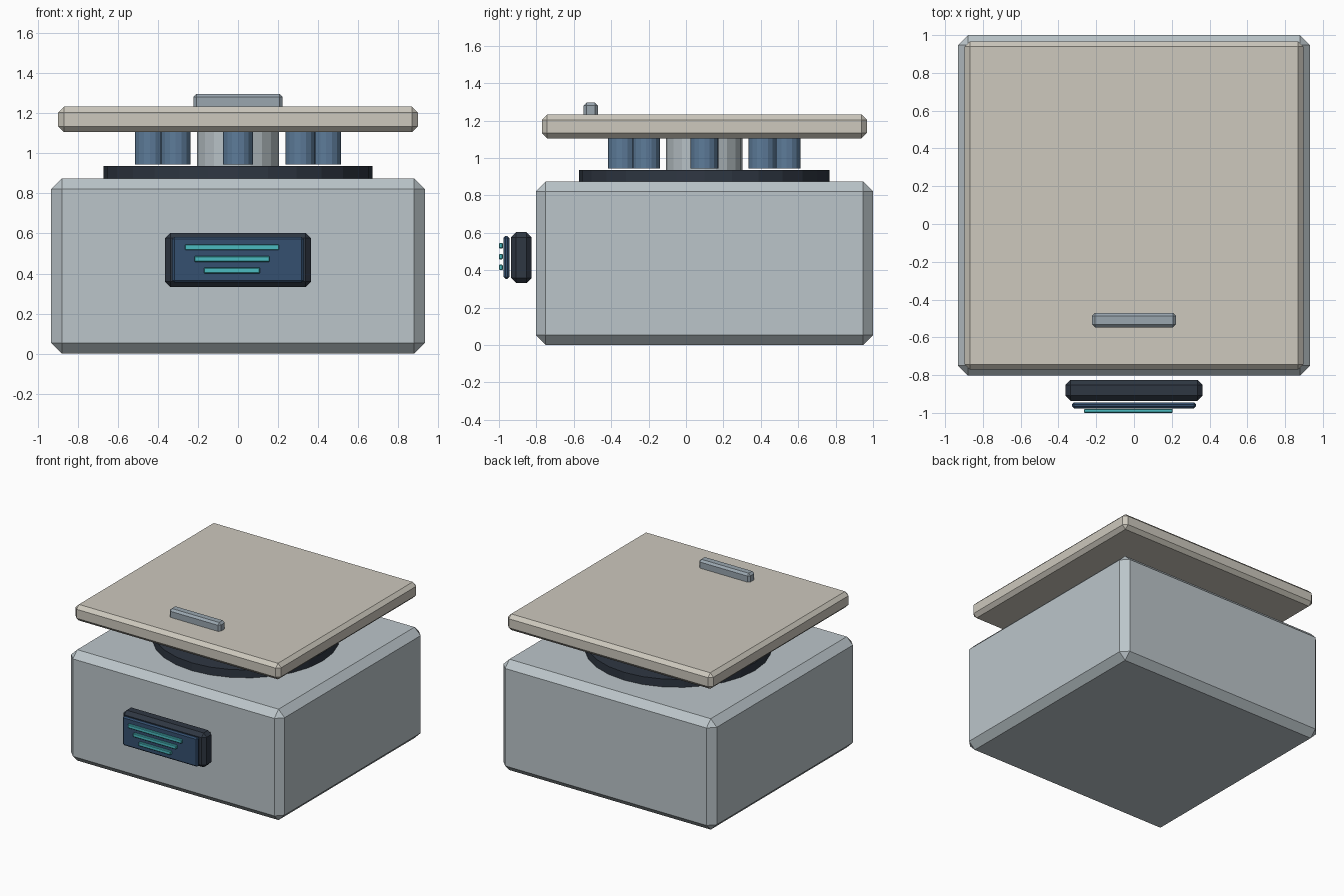
import bpy, math

if "Cube" in bpy.data.objects:
    bpy.data.objects.remove(bpy.data.objects["Cube"])

def mat(name, c):
    m = bpy.data.materials.new(name)
    m.diffuse_color = (*c, 1)
    m.use_nodes = True
    m.node_tree.nodes["Principled BSDF"].inputs["Base Color"].default_value = m.diffuse_color
    return m

SHELL = mat("shell_grey", (0.50, 0.56, 0.59))
CREAM = mat("cream", (0.61, 0.58, 0.51))
DARK = mat("dark", (0.028, 0.038, 0.055))
NAVY = mat("navy", (0.035, 0.08, 0.16))
BLUE = mat("blue", (0.11, 0.20, 0.32))
STEEL = mat("steel", (0.32, 0.38, 0.43))
TEAL = mat("teal", (0.07, 0.50, 0.53))
CY = 0.098  # centre of the body in y

def box(name, x, y, z, bevel, m):
    """Chamfered box from (min, max) ranges."""
    bpy.ops.mesh.primitive_cube_add(size=1, location=[sum(r) / 2 for r in (x, y, z)])
    o = bpy.context.object
    o.name = name
    o.scale = [r[1] - r[0] for r in (x, y, z)]
    bpy.ops.object.transform_apply(location=False, rotation=False, scale=True)
    b = o.modifiers.new("chamfer", 'BEVEL')
    b.width, b.segments = bevel, 1
    o.data.materials.append(m)
    return o

def cyl(name, x, y, z, r, sides, m):
    bpy.ops.mesh.primitive_cylinder_add(vertices=sides, radius=r, depth=z[1] - z[0],
                                        location=(x, y, sum(z) / 2))
    o = bpy.context.object
    o.name = name
    o.data.materials.append(m)
    return o

# Main body and raised lid
box("body", (-0.932, 0.932), (-0.803, 1.0), (0, 0.875), 0.053, SHELL)
box("lid", (-0.897, 0.897), (-0.771, 0.967), (1.105, 1.232), 0.028, CREAM)
box("lid_handle", (-0.223, 0.223), (-0.547, -0.47), (1.215, 1.296), 0.016, STEEL)

# Turntable disc, hub and ring of posts
cyl("disc", 0, CY, (0.873, 0.937), 0.67, 28, DARK)
cyl("hub", 0, CY, (0.935, 1.107), 0.205, 20, SHELL)
for i in range(8):
    a = i * math.tau / 8
    cyl(f"post_{i + 1}", 0.44 * math.cos(a), CY + 0.44 * math.sin(a),
        (0.944, 1.107), 0.075, 16, BLUE)

# Front display: housing, screen and three light bars
box("display_housing", (-0.363, 0.363), (-0.936, -0.825), (0.332, 0.603), 0.027, DARK)
box("display_screen", (-0.328, 0.328), (-0.976, -0.945), (0.354, 0.583), 0.01, NAVY)
for i, half in enumerate((0.235, 0.188, 0.14)):
    zc = 0.531 - 0.058 * i
    box(f"light_bar_{i + 1}", (-0.03 - half, -0.03 + half), (-1.0, -0.979),
        (zc - 0.0145, zc + 0.0145), 0.004, TEAL)
